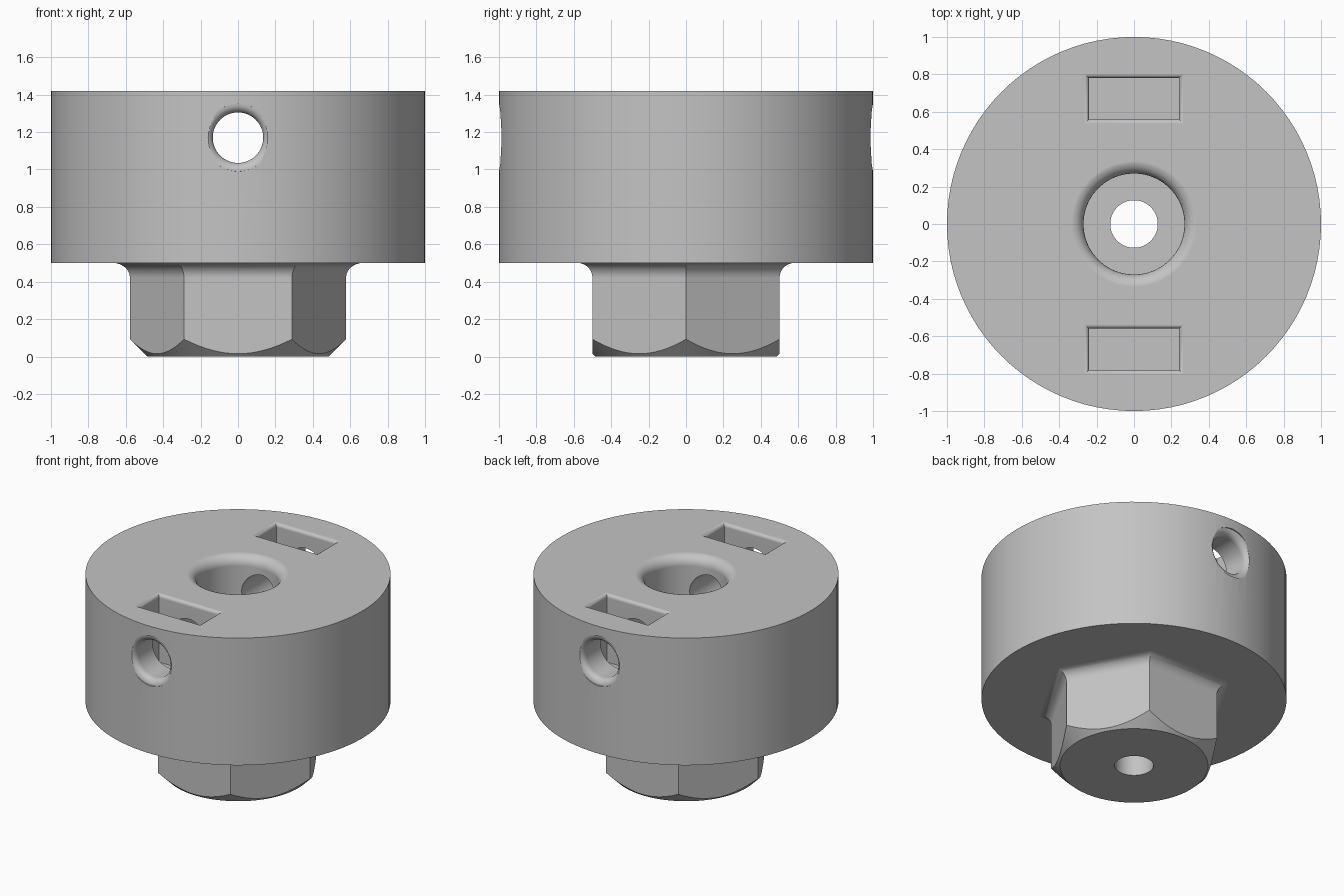
import bpy, bmesh, math
from mathutils import Matrix

if "Cube" in bpy.data.objects:
    bpy.data.objects.remove(bpy.data.objects["Cube"])

TOP, STEP, SEG = 1.42, 0.5, 96

grey = bpy.data.materials.new("plain grey")
grey.diffuse_color = (0.55, 0.55, 0.55, 1)
grey.use_nodes = True
grey.node_tree.nodes["Principled BSDF"].inputs["Base Color"].default_value = grey.diffuse_color


def loft(name, rings, matrix=None):
    """Closed solid through rings of equal point count."""
    bm = bmesh.new()
    loops = [[bm.verts.new(p) for p in ring] for ring in rings]
    n = len(loops[0])
    for a, b in zip(loops, loops[1:]):
        for i in range(n):
            j = (i + 1) % n
            bm.faces.new((a[i], a[j], b[j], b[i]))
    bm.faces.new(loops[0][::-1])
    bm.faces.new(loops[-1])
    if matrix:
        bm.transform(matrix)
    bmesh.ops.recalc_face_normals(bm, faces=bm.faces[:])
    mesh = bpy.data.meshes.new(name)
    bm.to_mesh(mesh)
    bm.free()
    mesh.materials.append(grey)
    obj = bpy.data.objects.new(name, mesh)
    bpy.context.collection.objects.link(obj)
    return obj


def lathe(name, profile, sides=SEG, matrix=None):
    """Round or polygonal solid from (radius, height) pairs."""
    step = 2 * math.pi / sides
    return loft(name, [[(r * math.cos(i * step), r * math.sin(i * step), h)
                        for i in range(sides)] for r, h in profile], matrix)


def flare(size, height, radius, steps=7):
    """Quarter-round widening from size to size + radius, ending at height."""
    return [(size + radius * (1 - math.cos(t)), height - radius * (1 - math.sin(t)))
            for t in (math.pi / 2 * k / steps for k in range(steps + 1))]


def combine(target, tool, operation):
    mod = target.modifiers.new(operation, 'BOOLEAN')
    mod.operation, mod.solver, mod.object = operation, 'EXACT', tool
    bpy.context.view_layer.objects.active = target
    bpy.ops.object.modifier_apply(modifier=mod.name)
    bpy.data.objects.remove(tool, do_unlink=True)


# Round hub body
hub = lathe("hub_with_hex_boss", [(1, STEP), (1, TOP)])

# Hexagonal boss with flared root and conically chamfered bottom
c30 = math.cos(math.radians(30))
root = flare(0.5, STEP + 0.0005, 0.08)
boss = lathe("hex_boss", [(a / c30, z) for a, z in
                          [(0.5, 0)] + root + [(root[-1][0], 0.54)]], 6)
combine(boss, lathe("chamfer_cone", [(0.485, 0), (1.085, 0.6)]), 'INTERSECT')
combine(hub, boss, 'UNION')

# Central bore: wide above, narrow through the boss, rounded mouth
mouth = flare(0.27, TOP + 0.0005, 0.07)
combine(hub, lathe("bore_cutter", [(0.127, -0.1), (0.127, 0.6), (0.27, 0.6)]
                   + mouth + [(mouth[-1][0], 1.6)]), 'DIFFERENCE')

# Nut pockets, front and back
for side in (-1, 1):
    rings = []
    for e, z in [(0, 0.93)] + flare(0, TOP + 0.0005, 0.025, 4) + [(0.025, 1.6)]:
        x, y = 0.24 + e, 0.11 + e
        rings.append([(sx * x, side * 0.67 + sy * y, z)
                      for sx, sy in ((-1, -1), (1, -1), (1, 1), (-1, 1))])
    combine(hub, loft("pocket_cutter", rings), 'DIFFERENCE')

# Cross hole with rounded mouths on both sides
half = flare(0.135, 0.992, 0.045) + [(0.185, 1.1)]
profile = [(r, -h) for r, h in reversed(half)] + half
turn = Matrix.Translation((0, 0, 1.17)) @ Matrix.Rotation(math.pi / 2, 4, 'X')
combine(hub, lathe("cross_hole_cutter", profile, 64, turn), 'DIFFERENCE')

# Smooth curved walls, crisp edges
bpy.ops.object.select_all(action='DESELECT')
hub.select_set(True)
bpy.context.view_layer.objects.active = hub
bpy.ops.object.shade_smooth_by_angle(angle=math.radians(30))
weighted = hub.modifiers.new("weighted normals", 'WEIGHTED_NORMAL')
weighted.keep_sharp = True
